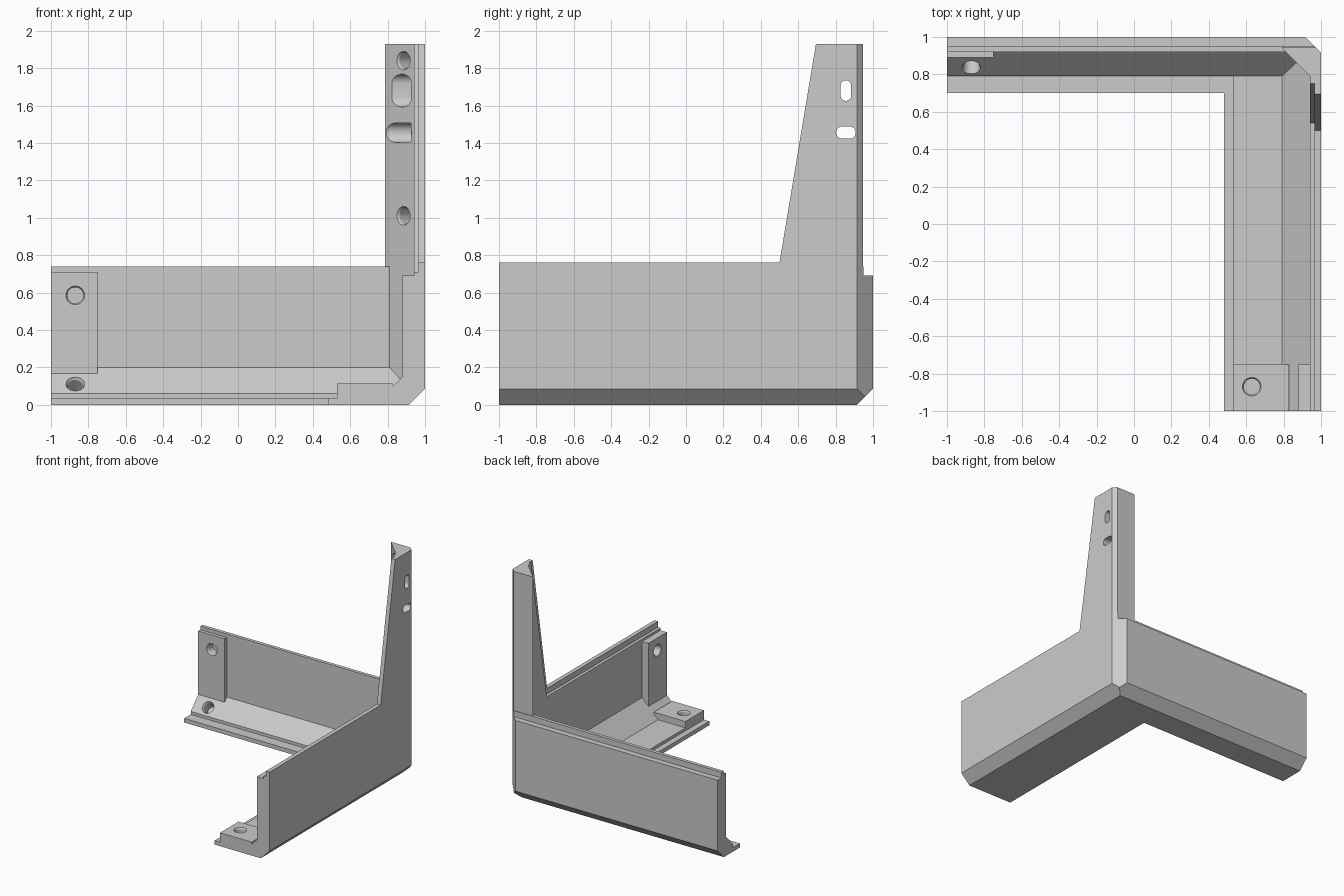
import bpy, bmesh, math
from mathutils import Vector, Matrix

default = bpy.data.objects.get("Cube")
if default:
    bpy.data.objects.remove(default)

grey = bpy.data.materials.new("plain grey")
grey.use_nodes = True
grey.diffuse_color = (0.6, 0.6, 0.6, 1)
grey.node_tree.nodes["Principled BSDF"].inputs["Base Color"].default_value = grey.diffuse_color


def finish(bm, name):
    bmesh.ops.recalc_face_normals(bm, faces=bm.faces)
    mesh = bpy.data.meshes.new(name)
    bm.to_mesh(mesh)
    bm.free()
    mesh.materials.append(grey)
    obj = bpy.data.objects.new(name, mesh)
    bpy.context.collection.objects.link(obj)
    return obj


def loft(name, rings, matrix=Matrix()):
    """Closed solid through rings of points with equal counts."""
    bm = bmesh.new()
    loops = [[bm.verts.new(matrix @ Vector(p)) for p in ring] for ring in rings]
    for lower, upper in zip(loops, loops[1:]):
        for k in range(len(lower)):
            j = (k + 1) % len(lower)
            bm.faces.new((lower[k], lower[j], upper[j], upper[k]))
    bm.faces.new(loops[0])
    bm.faces.new(loops[-1])
    return finish(bm, name)


def prism(name, profile, axis, start, end):
    """Extrude a profile along an axis; the profile holds the other two coordinates in order."""
    i = "xyz".index(axis)
    rings = []
    for level in (start, end):
        ring = [list(p) for p in profile]
        for p in ring:
            p.insert(i, level)
        rings.append(ring)
    return loft(name, rings)


def box(name, lo, hi):
    return prism(name, [(lo[0], lo[1]), (hi[0], lo[1]), (hi[0], hi[1]), (lo[0], hi[1])], "z", lo[2], hi[2])


def drill(name, point, direction, depth=0.07):
    """Blind round hole with a slightly flared rim."""
    rings = [[(r * math.cos(k * math.pi / 16), r * math.sin(k * math.pi / 16), z) for k in range(32)]
             for r, z in [(0.043, -depth), (0.043, -0.012), (0.05, 0), (0.05, 0.04)]]
    turn = Vector(direction).to_track_quat("Z", "Y").to_matrix().to_4x4()
    return loft(name, rings, Matrix.Translation(point) @ turn)


def slot(name, y, z, width, height, start, end):
    """Rounded slot running along x."""
    r = min(width, height) / 2 * 0.98
    pts = []
    for k in range(32):
        a = (k + 0.5) * math.pi / 16
        c, s = math.cos(a), math.sin(a)
        pts.append((y + math.copysign(width / 2 - r, c) + r * c,
                    z + math.copysign(height / 2 - r, s) + r * s))
    return prism(name, pts, "x", start, end)


def combine(body, other, operation):
    mod = body.modifiers.new(operation, "BOOLEAN")
    mod.object, mod.operation, mod.solver = other, operation, "EXACT"
    bpy.context.view_layer.update()
    graph = bpy.context.evaluated_depsgraph_get()
    mesh = bpy.data.meshes.new_from_object(body.evaluated_get(graph))
    body.modifiers.clear()
    body.data = mesh
    bpy.data.objects.remove(other)


# Back arm: lip, sloped fillet and stepped wall
body = prism("corner_bracket", [
    (0.7, 0), (1, 0), (1, 0.69), (0.95, 0.69), (0.95, 0.74),
    (0.92, 0.74), (0.92, 0.2), (0.79, 0.06), (0.79, 0.035), (0.7, 0.035)], "x", -1, 1)

parts = [
    # Side arm
    prism("side_arm", [
        (0.48, 0), (1, 0), (1, 0.76), (0.965, 0.76), (0.965, 0.71),
        (0.94, 0.71), (0.94, 0.21), (0.79, 0.06), (0.53, 0.06), (0.53, 0.035), (0.48, 0.035)],
        "y", -1, 0.945),
    # Upright corner post and its tapered wing
    prism("corner_post", [(0.785, 0.945), (0.94, 0.79), (1, 0.79), (1, 0.945)], "z", 0.03, 1.93),
    prism("outer_wing", [(0.5, 0.6), (0.5, 0.76), (0.695, 1.93), (0.945, 1.93), (0.945, 0.6)],
          "x", 0.965, 1),
    prism("inner_wing", [(0.54, 0.6), (0.54, 0.71), (0.75, 1.93), (0.9, 1.93), (0.9, 0.6)],
          "x", 0.94, 0.98),
    # Mounting pads at the arm ends
    box("back_pad", (-1, 0.89, 0.12), (-0.75, 0.94, 0.71)),
    box("side_wall_pad", (0.88, -1, 0.12), (0.96, -0.75, 0.69)),
    box("side_floor_pad", (0.53, -1, 0.04), (0.83, -0.75, 0.115)),
]
for part in parts:
    combine(body, part, "UNION")

cutters = [
    # Bevels along the three outer edges
    prism("back_bevel", [(0.815, -0.1), (1.1, 0.185), (1.1, -0.1)], "x", -1.2, 1.2),
    prism("side_bevel", [(0.815, -0.1), (1.1, 0.185), (1.1, -0.1)], "y", -1.2, 1.2),
    prism("corner_bevel", [(1.1, 0.815), (1.1, 1.1), (0.815, 1.1)], "z", -0.2, 2.2),
    # Screw holes and slots
    drill("back_pad_hole", (-0.87, 0.89, 0.585), (0, -1, 0)),
    drill("slope_hole", (-0.87, 0.838, 0.11), (0, -1, 1), 0.09),
    drill("side_wall_hole", (0.88, -0.87, 0.585), (-1, 0, 0)),
    drill("floor_hole", (0.63, -0.87, 0.115), (0, 0, 1)),
    drill("post_hole_low", (0.885, 0.845, 1.01), (-1, -1, 0), 0.09),
    drill("post_hole_high", (0.885, 0.845, 1.84), (-1, -1, 0), 0.09),
    slot("tall_pocket", 0.855, 1.68, 0.105, 0.175, 0.7, 0.925),
    slot("wide_pocket", 0.855, 1.455, 0.165, 0.105, 0.7, 0.925),
    slot("tall_slot", 0.855, 1.68, 0.057, 0.11, 0.8, 1.1),
    slot("wide_slot", 0.855, 1.455, 0.105, 0.065, 0.8, 1.1),
]
for cutter in cutters:
    combine(body, cutter, "DIFFERENCE")

# Sharp edges with smooth hole walls
bpy.ops.object.select_all(action="DESELECT")
body.select_set(True)
bpy.context.view_layer.objects.active = body
bpy.ops.object.shade_smooth_by_angle(angle=math.radians(25))
